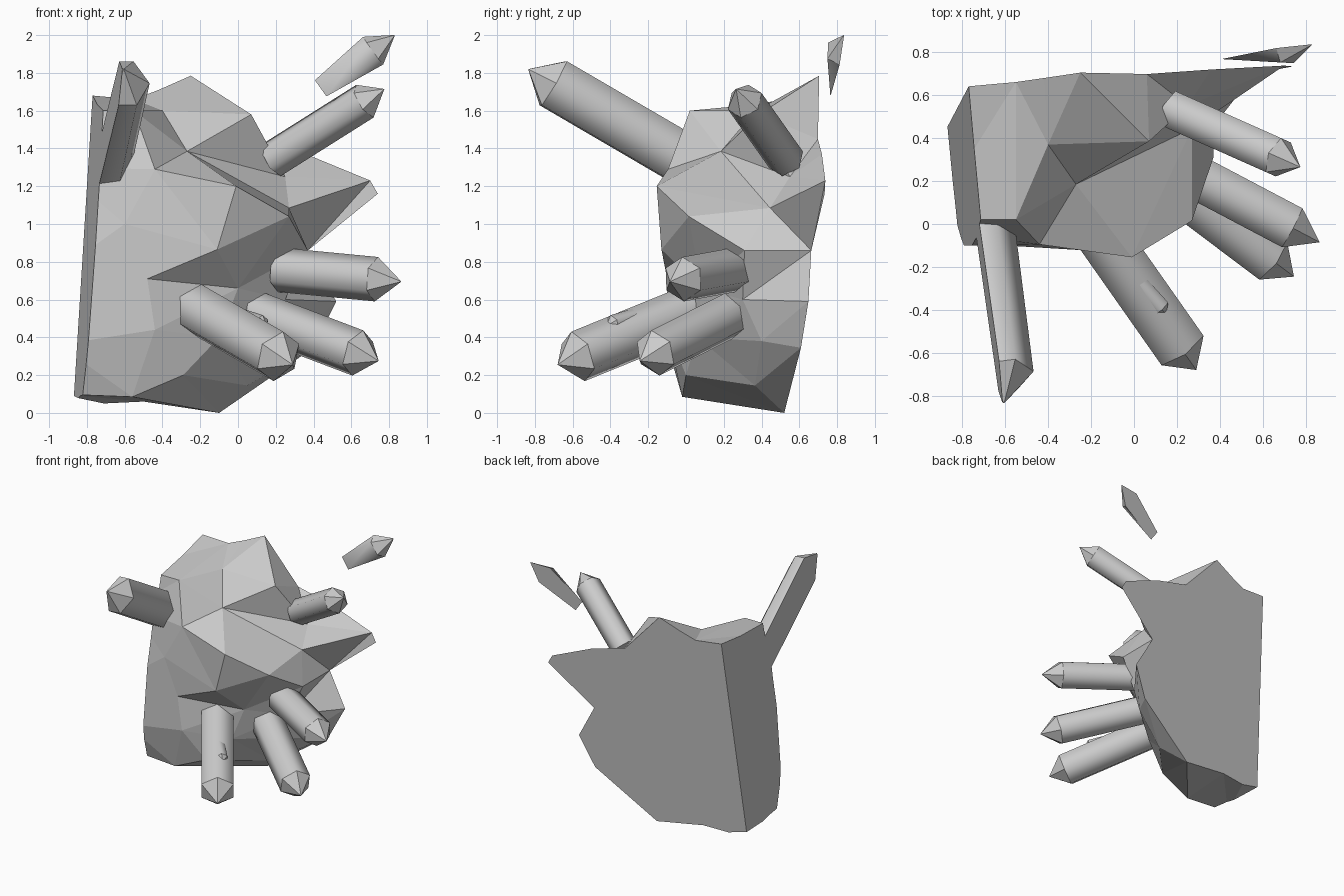
import bpy, bmesh, math
from mathutils import Vector
from mathutils.geometry import delaunay_2d_cdt

if "Cube" in bpy.data.objects:
    bpy.data.objects.remove(bpy.data.objects["Cube"])

stone = bpy.data.materials.new("stone grey")
stone.diffuse_color = (0.6, 0.6, 0.6, 1)
stone.use_nodes = True
stone.node_tree.nodes["Principled BSDF"].inputs["Base Color"].default_value = stone.diffuse_color

# the two flat cuts shared by the rock and its crystals: (point, outward normal)
BACK = (Vector((0, 0.53, 0)), Vector((-0.1, 1, -0.112)))
LEFT = (Vector((-0.83, 0, 0)), Vector((-1, -0.1, 0.074)))


def back_y(x, z):
    return 0.53 + 0.1 * x + 0.112 * z


def cap(bm):
    # close the open rim with one flat face
    rim = [e for e in bm.edges if len(e.link_faces) == 1]
    if not rim:
        return
    start = rim[0].verts[0]
    loop, edge, v = [start], rim[0], rim[0].verts[1]
    while v != start:
        loop.append(v)
        edge = next(e for e in v.link_edges if e in rim and e != edge)
        v = edge.other_vert(v)
    bm.faces.new(loop)
    for e in rim:
        e.smooth = False


def cut(bm, plane):
    geom = bm.verts[:] + bm.edges[:] + bm.faces[:]
    bmesh.ops.bisect_plane(bm, geom=geom, dist=1e-5, plane_co=plane[0],
                           plane_no=plane[1], clear_outer=True)
    cap(bm)


def finish(bm, name):
    bmesh.ops.recalc_face_normals(bm, faces=bm.faces[:])
    me = bpy.data.meshes.new(name)
    bm.to_mesh(me)
    bm.free()
    me.materials.append(stone)
    ob = bpy.data.objects.new(name, me)
    bpy.context.collection.objects.link(ob)
    return ob


# rock: outline on the back plane (x, z), then facet corners in front of it
outline = [(-1.2, 0.11), (-0.87, 0.09), (-0.71, 0.05), (-0.5, 0.06), (-0.1, 0.0),
           (0.4, 0.345), (0.52, 0.59), (0.37, 0.86), (0.74, 1.16), (0.7, 1.23),
           (0.36, 1.37), (0.06, 1.45), (-0.25, 1.785), (-0.42, 1.71),
           (-0.55, 1.66), (-0.77, 1.68), (-1.2, 1.68)]
corners = {
    "left_top": (-0.95, 0.02, 1.6), "left_high": (-0.95, -0.03, 1.3),
    "left_mid": (-0.95, -0.1, 0.75), "left_low": (-0.95, -0.1, 0.36),
    "left_foot": (-0.95, 0.0, 0.1), "shelf": (-0.55, 0.02, 1.6),
    "saddle": (-0.4, 0.37, 1.6), "brow": (-0.44, -0.095, 1.29),
    "ridge_a": (-0.27, 0.185, 1.385), "ridge_b": (-0.01, -0.155, 1.2),
    "ridge_c": (0.27, 0.015, 1.04), "ridge_d": (0.37, 0.31, 0.86),
    "hump": (0.07, 0.385, 1.58), "peak": (-0.155, 0.585, 1.765),
    "gully": (0.27, 0.445, 1.085), "gully_top": (0.25, 0.55, 1.25),
    "chest": (-0.6, -0.1, 1.0), "lip": (-0.11, -0.13, 0.865),
    "lip_left": (-0.48, -0.1, 0.71), "hollow": (0.0, 0.08, 0.66),
    "hollow_right": (0.25, 0.3, 0.6), "belly": (-0.44, -0.1, 0.44),
    "belly_low": (-0.29, 0.0, 0.2), "belly_right": (-0.1, 0.06, 0.4),
    "foot_right": (0.05, 0.365, 0.145), "flank": (0.28, 0.4, 0.38),
    "foot": (-0.56, -0.02, 0.085)}
names = list(corners)
pts = [Vector((x, back_y(x, z), z)) for x, z in outline]
n = len(pts)
pts += [Vector(p) for p in corners.values()]
# flatten as seen from behind so that overhangs stay inside the outline
flat = []
for p in pts:
    depth = 1.5 + back_y(p.x, p.z) - p.y
    flat.append(Vector(((p.x + 0.1) / depth, (p.z - 0.85) / depth)))
edges = [(i, (i + 1) % n) for i in range(n)]
for a, b in [("ridge_a", "ridge_b"), ("ridge_b", "ridge_c"), ("ridge_c", "ridge_d"),
             ("lip", "ridge_c"), ("lip", "lip_left"), ("ridge_a", "gully")]:
    edges.append((n + names.index(a), n + names.index(b)))
res = delaunay_2d_cdt(flat, edges, [], 1, 1e-6)
bm = bmesh.new()
vs = [bm.verts.new(pts[o[0]]) for o in res[3]]
for f in res[2]:
    bm.faces.new([vs[i] for i in f])
cap(bm)
cut(bm, LEFT)
finish(bm, "rock")


# crystal: six-sided shaft from base to shoulder, then a pointed tip
def crystal(name, base, tip, r, point, twist=0.0, cuts=()):
    base, tip = Vector(base), Vector(tip)
    axis = (tip - base).normalized()
    side = axis.cross(Vector((0, 0, 1))).normalized()
    up = side.cross(axis)
    bm = bmesh.new()

    def ring(c):
        out = []
        for i in range(6):
            a = twist + i * math.pi / 3
            out.append(bm.verts.new(c + r * (math.cos(a) * side + math.sin(a) * up)))
        return out
    lo, hi = ring(base), ring(tip - axis * point)
    apex = bm.verts.new(tip)
    bm.faces.new(lo[::-1])
    for i in range(6):
        j = (i + 1) % 6
        bm.faces.new((lo[i], lo[j], hi[j], hi[i])).smooth = True
        bm.faces.new((hi[i], hi[j], apex))
    for v in hi + lo:
        for e in v.link_edges:
            if any(not f.smooth for f in e.link_faces):
                e.smooth = False
    for plane in cuts:
        cut(bm, plane)
    finish(bm, name)


H = math.pi / 6
crystal("crystal_upper_left", (-0.725, 0.1, 1.275), (-0.605, -0.835, 1.82), 0.155, 0.15, 0, [LEFT])
crystal("crystal_upper_right", (0.18, 0.53, 1.34), (0.775, 0.265, 1.715), 0.1, 0.13, H)
crystal("crystal_sliver", (0.39, 0.86, 1.68), (0.83, 0.835, 2.0), 0.105, 0.14, H, [BACK])
crystal("crystal_right", (0.22, 0.255, 0.757), (0.865, -0.085, 0.695), 0.118, 0.15, H)
crystal("crystal_lower_right", (0.1, 0.24, 0.52), (0.745, -0.245, 0.275), 0.125, 0.145, H)
crystal("crystal_lower_front", (-0.23, 0.06, 0.556), (0.29, -0.68, 0.255), 0.138, 0.14, H)
crystal("crystal_small", (-0.05, -0.2, 0.525), (0.15, -0.42, 0.46), 0.05, 0.04, H)
